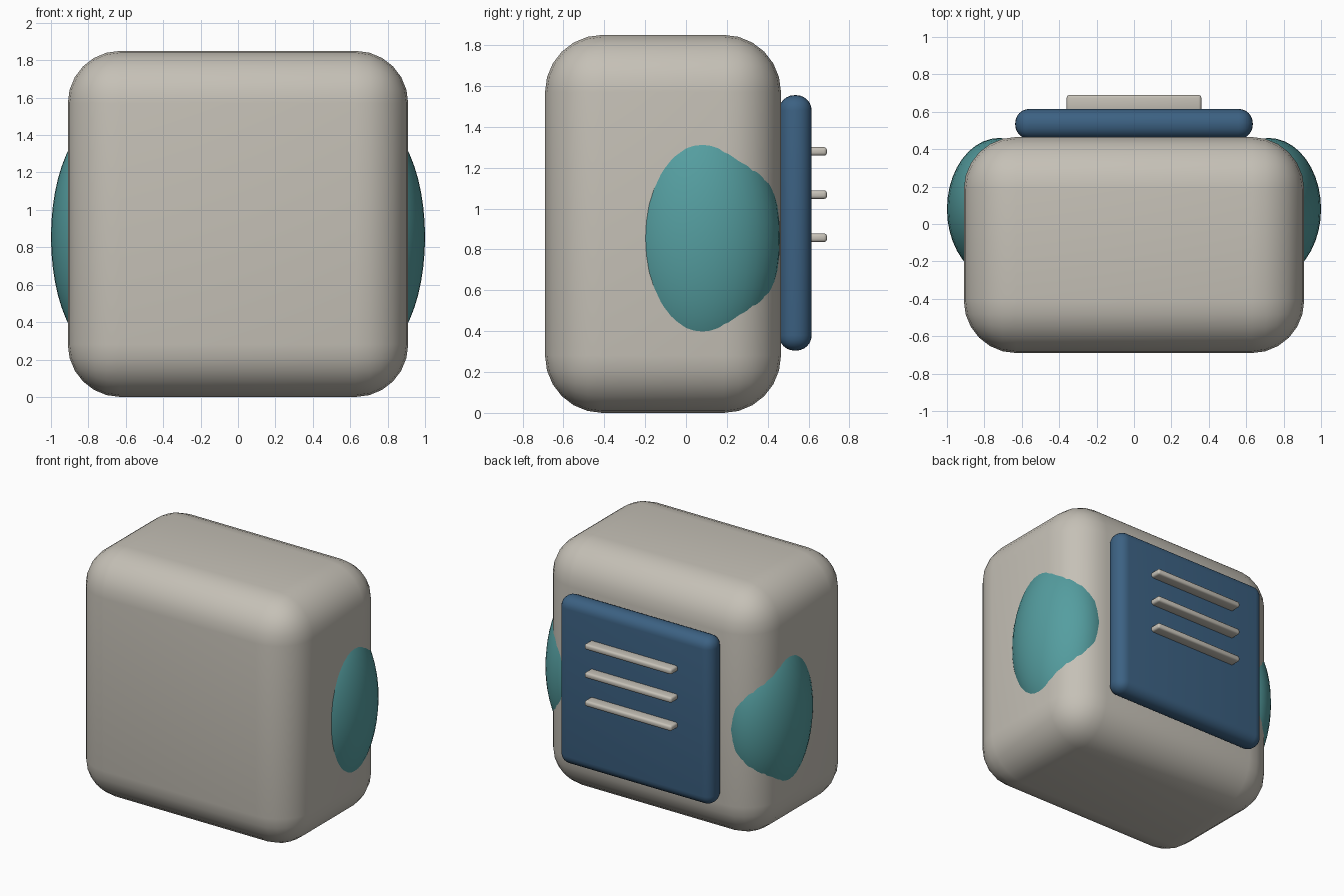
import bpy
from math import radians

if "Cube" in bpy.data.objects:
    bpy.data.objects.remove(bpy.data.objects["Cube"], do_unlink=True)


def material(name, rgb):
    mat = bpy.data.materials.new(name)
    mat.use_nodes = True
    mat.diffuse_color = (*rgb, 1)
    mat.node_tree.nodes["Principled BSDF"].inputs["Base Color"].default_value = (*rgb, 1)
    return mat


STONE = material("warm grey", (0.56, 0.53, 0.47))
BLUE = material("dark blue", (0.045, 0.12, 0.225))
TEAL = material("teal", (0.09, 0.34, 0.35))


def finish(obj, name, mat):
    obj.name = name
    obj.data.materials.append(mat)
    bpy.ops.object.shade_smooth_by_angle(angle=radians(40))
    return obj


def rounded_box(name, low, high, radius, segments, mat):
    """Box between two corners with evenly rounded edges."""
    centre = [(a + b) / 2 for a, b in zip(low, high)]
    bpy.ops.mesh.primitive_cube_add(size=1, location=centre)
    obj = bpy.context.object
    obj.scale = [b - a for a, b in zip(low, high)]
    bpy.ops.object.transform_apply(location=False, rotation=False, scale=True)
    bevel = obj.modifiers.new("rounding", "BEVEL")
    bevel.width = radius
    bevel.segments = segments
    bevel.limit_method = "NONE"
    bpy.ops.object.modifier_apply(modifier=bevel.name)
    return finish(obj, name, mat)


# Main block
rounded_box("body", (-0.91, -0.69, 0), (0.91, 0.465, 1.85), 0.28, 6, STONE)

# Back panel with three raised slats
rounded_box("back_panel", (-0.635, 0.455, 0.305), (0.635, 0.615, 1.555), 0.075, 6, BLUE)
for i, z in enumerate((0.857, 1.068, 1.28)):
    rounded_box(f"slat_{i + 1}", (-0.36, 0.6, z - 0.021), (0.36, 0.69, z + 0.021),
                0.015, 3, STONE)

# Flattened side pods bulging through the body
for side, name in ((1, "left_pod"), (-1, "right_pod")):
    bpy.ops.mesh.primitive_uv_sphere_add(segments=40, ring_count=24, radius=1,
                                         location=(side * 0.72, 0.08, 0.855))
    pod = bpy.context.object
    pod.scale = (0.28, 0.38, 0.624)
    bpy.ops.object.transform_apply(location=False, rotation=False, scale=True)
    finish(pod, name, TEAL)
